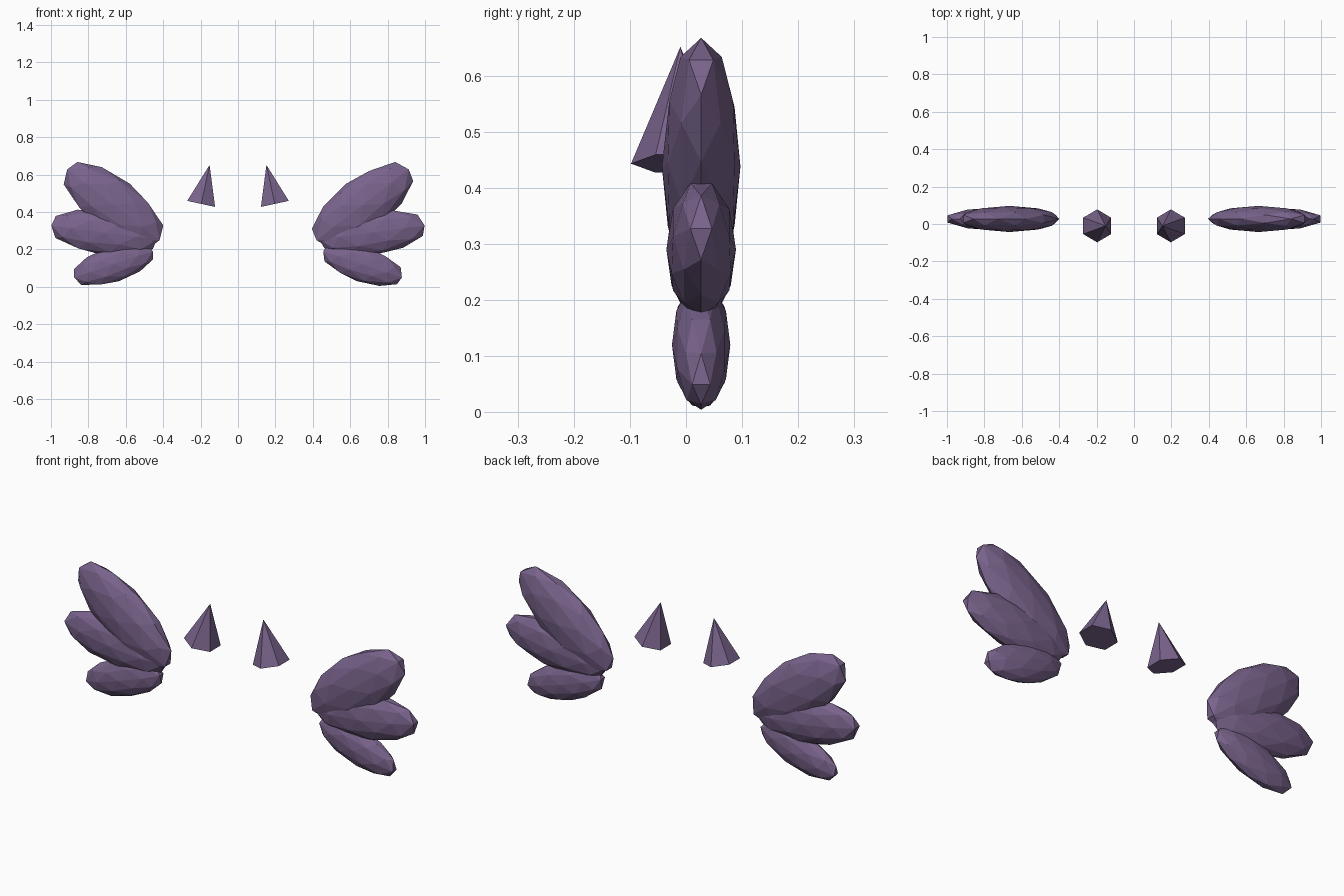
import bpy
import bmesh
from math import radians
from mathutils import Matrix, Vector

cube = bpy.data.objects.get("Cube")
if cube:
    bpy.data.objects.remove(cube, do_unlink=True)

# One dusty purple for every part
purple = bpy.data.materials.new("dusty_purple")
purple.use_nodes = True
colour = (0.19, 0.125, 0.26, 1.0)
purple.diffuse_color = colour
bsdf = next(n for n in purple.node_tree.nodes if n.type == 'BSDF_PRINCIPLED')
bsdf.inputs["Base Color"].default_value = colour
bsdf.inputs["Roughness"].default_value = 0.8


def add_object(name, bm, location, tilt):
    """Turn a bmesh into a flat-shaded object, tilted about the y axis."""
    mesh = bpy.data.meshes.new(name)
    bm.to_mesh(mesh)
    bm.free()
    mesh.materials.append(purple)
    obj = bpy.data.objects.new(name, mesh)
    obj.location = location
    obj.rotation_euler = (0, radians(tilt), 0)
    bpy.context.collection.objects.link(obj)
    return obj


def add_tuft(name, location, radii, tilt):
    """Faceted, flattened ellipsoid lying along x."""
    bm = bmesh.new()
    bmesh.ops.create_icosphere(bm, subdivisions=2, radius=1)
    bmesh.ops.transform(bm, verts=bm.verts,
                        matrix=Matrix.Diagonal(Vector(radii)).to_4x4()
                        @ Matrix.Rotation(radians(180), 4, 'Z'))
    return add_object(name, bm, location, tilt)


def add_ear(name, location, radius, height, tilt):
    """Six-sided cone whose origin is the centre of its base."""
    bm = bmesh.new()
    bmesh.ops.create_cone(bm, cap_ends=True, segments=6, radius1=radius,
                          radius2=0, depth=height)
    bmesh.ops.translate(bm, verts=bm.verts, vec=(0, 0, height / 2))
    return add_object(name, bm, location, tilt)


# Tufts: name, x, z, radii, upward tilt of the outer end
TUFTS = [
    ("upper_tuft", 0.666, 0.438, (0.327, 0.070, 0.143), 37.6),
    ("middle_tuft", 0.715, 0.290, (0.300, 0.062, 0.120), 7.5),
    ("lower_tuft", 0.666, 0.120, (0.233, 0.052, 0.095), -18.5),
]

for label, side in (("left", 1), ("right", -1)):
    for name, x, z, radii, tilt in TUFTS:
        add_tuft(f"{label}_{name}", (side * x, 0.027, z), radii, -side * tilt)
    # Ears lean in towards the middle
    add_ear(f"{label}_ear", (side * 0.197, -0.01, 0.443), 0.088, 0.213, -side * 12.2)
